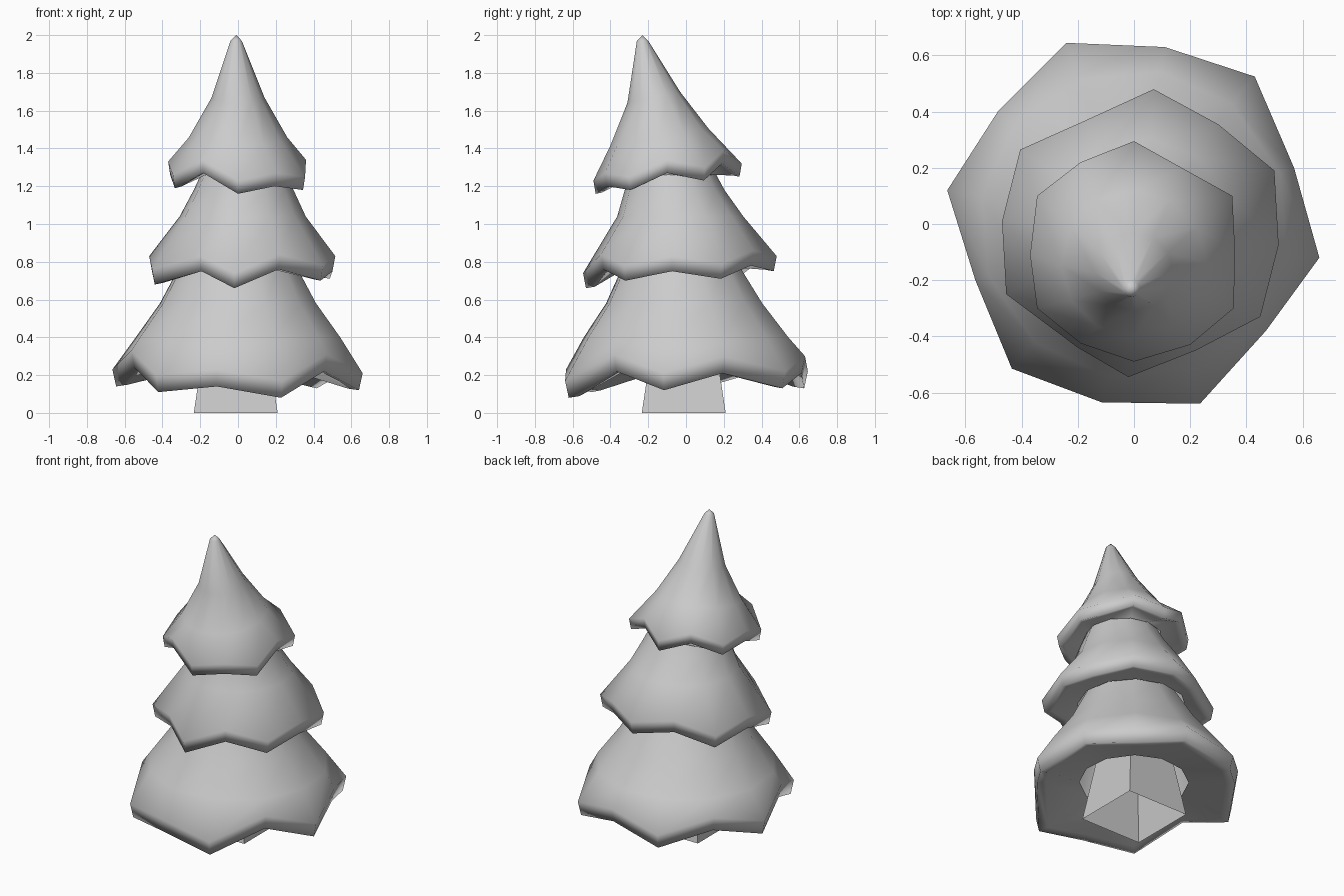
import bpy, bmesh, math

if "Cube" in bpy.data.objects:
    bpy.data.objects.remove(bpy.data.objects["Cube"])


def loft(name, rings, tip=None, smooth=True):
    """Skin a stack of equal-length rings, optionally closed to a tip."""
    bm = bmesh.new()
    loops = [[bm.verts.new(p) for p in r] for r in rings]
    n = len(loops[0])
    for a, b in zip(loops, loops[1:]):
        for i in range(n):
            j = (i + 1) % n
            bm.faces.new((a[i], a[j], b[j], b[i]))
    if tip:
        t = bm.verts.new(tip)
        for i in range(n):
            bm.faces.new((t, loops[0][(i + 1) % n], loops[0][i]))
    bmesh.ops.recalc_face_normals(bm, faces=bm.faces)
    me = bpy.data.meshes.new(name)
    bm.to_mesh(me)
    bm.free()
    for p in me.polygons:
        p.use_smooth = smooth
    ob = bpy.data.objects.new(name, me)
    bpy.context.collection.objects.link(ob)
    return ob


def tier(name, centre, rim, body, inner, drop, tip=None):
    """Branch skirt: round body rings, zigzag rim, folded lip, underside."""
    cx, cy = centre
    angles = [math.atan2(y - cy, x - cx) for x, y, z in rim]

    def circle(x, y, z, r, tilt=0):
        return [(x + r * math.cos(a), y + r * math.sin(a),
                 z + tilt * r * math.sin(a)) for a in angles]

    def scaled(s, dz):
        return [(cx + (x - cx) * s, cy + (y - cy) * s, z + dz) for x, y, z in rim]

    rings = [circle(*b) for b in body]
    rings += [rim, scaled(0.97, -drop), scaled(0.88, -drop * 0.9), circle(*inner)]
    return loft(name, rings, tip)


# lower branches
tier("lower_branches", (0, 0),
     [(-.24, .645, .22), (.11, .63, .30), (.43, .525, .22), (.57, .2, .30),
      (.66, -.12, .21), (.47, -.38, .31), (.235, -.64, .17), (-.115, -.635, .23),
      (-.435, -.515, .20), (-.565, -.2, .33), (-.665, .12, .23), (-.485, .4, .31)],
     [(0, -.03, .82, .29), (0, -.01, .58, .42), (0, 0, .40, .55)],
     (0, 0, .23, .33), .09)

# middle branches
tier("middle_branches", (.02, -.03),
     [(.07, .48, .83), (.3, .355, .86), (.5, .19, .79), (.515, -.075, .83),
      (.45, -.33, .78), (.22, -.45, .84), (-.02, -.545, .74), (-.2, -.44, .83),
      (-.455, -.25, .76), (-.47, .01, .83), (-.405, .265, .78), (-.17, .37, .86)],
     [(.03, -.07, 1.3, .21), (.03, -.06, 1.18, .265), (.025, -.03, 1.04, .335)],
     (0, -.02, .77, .33), .08)

# top branches, leaning forward
tier("top_branches", (0, -.1),
     [(0, .295, 1.32), (.17, .2, 1.39), (.35, .1, 1.30), (.36, -.1, 1.34),
      (.355, -.3, 1.25), (.2, -.43, 1.27), (0, -.49, 1.23), (-.19, -.425, 1.34),
      (-.345, -.3, 1.26), (-.37, -.11, 1.33), (-.345, .1, 1.31), (-.19, .22, 1.39)],
     [(-.01, -.23, 1.97, .03), (0, -.17, 1.67, .14, .2), (0, -.14, 1.46, .26, .17)],
     (.03, -.06, 1.26, .23), .07, tip=(-.01, -.23, 2.0))


# trunk, an open tapered square tube
def square(h, z):
    return [(-.012 + sx * h, -.012 + sy * h, z)
            for sx, sy in ((1, 1), (-1, 1), (-1, -1), (1, -1))]


loft("trunk", [square(.222, 0), square(.165, .38)], smooth=False)
